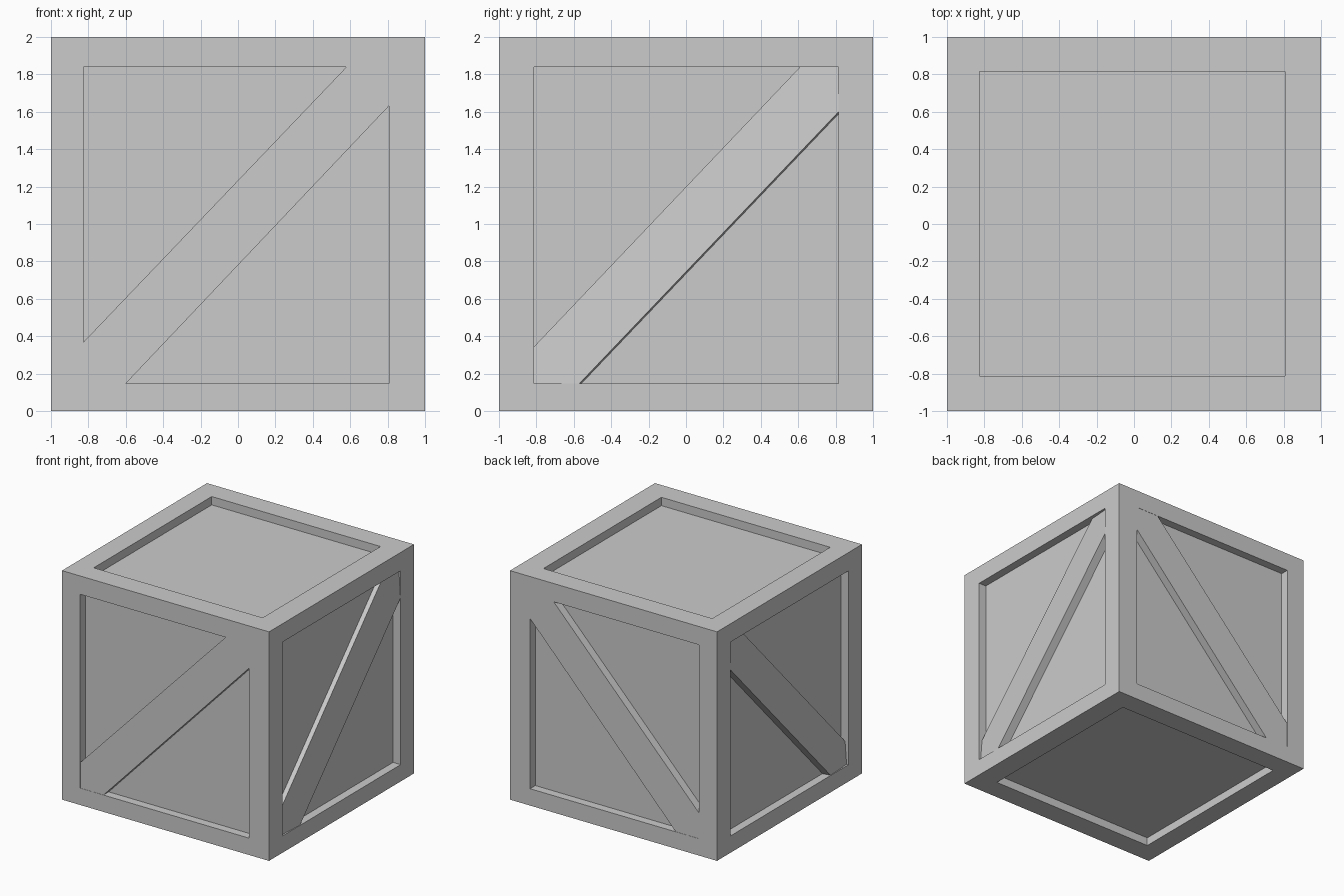
import bpy, bmesh
from mathutils import Vector

if "Cube" in bpy.data.objects:
    bpy.data.objects.remove(bpy.data.objects["Cube"])

LO = Vector((-0.825, -0.812, 0.147))   # opening limits on each axis
HI = Vector((0.806, 0.816, 1.84))
DEPTH = 0.073                          # panel recess


def make_object(name, bm):
    bmesh.ops.recalc_face_normals(bm, faces=bm.faces[:])
    mesh = bpy.data.meshes.new(name)
    bm.to_mesh(mesh)
    bm.free()
    obj = bpy.data.objects.new(name, mesh)
    bpy.context.collection.objects.link(obj)
    return obj


# Crate body: cube with a recessed panel in each face
bm = bmesh.new()
bmesh.ops.create_cube(bm, size=2)
bmesh.ops.translate(bm, verts=bm.verts[:], vec=(0, 0, 1))
bm.normal_update()
panels = bm.faces[:]
bmesh.ops.inset_individual(bm, faces=panels, thickness=0.17, depth=0)
bm.normal_update()
for f in panels:
    n = f.normal.copy()
    for v in f.verts:
        for a in range(3):
            if abs(n[a]) < 0.5:
                mid = 1 if a == 2 else 0
                v.co[a] = HI[a] if v.co[a] > mid else LO[a]
for f in bmesh.ops.extrude_discrete_faces(bm, faces=panels)["faces"]:
    f.normal_update()
    bmesh.ops.translate(bm, verts=f.verts[:], vec=f.normal * -DEPTH)
make_object("crate_body", bm)


# Diagonal brace: six-sided outline filling the opening corner to corner
def brace(name, axis, sign, left_z, top_u, right_z, bottom_u, tilt, flare):
    u = 1 - axis
    lo, hi, zb, zt = LO[u], HI[u], LO.z, HI.z
    outline = [(lo, zb, 0.5), (bottom_u, zb, 0), (hi, right_z, 0),
               (hi, zt, 0.5), (top_u, zt, 1), (lo, left_z, 1)]
    bm = bmesh.new()
    rings = []
    for outer in (True, False):
        ring = []
        for p, z, k in outline:
            co = Vector((0, 0, z))
            co[u] = p
            co[axis] = sign * (0.998 - tilt * k if outer else 0.995 - DEPTH)
            if not outer and k == 0:
                co.z -= flare
            ring.append(bm.verts.new(co))
        bm.faces.new(ring)
        rings.append(ring)
    for i in range(6):
        j = (i + 1) % 6
        bm.faces.new((rings[0][i], rings[0][j], rings[1][j], rings[1][i]))
    make_object(name, bm)


for name, sign in (("front_brace", -1), ("back_brace", 1)):
    brace(name, 1, sign, 0.37, 0.58, 1.63, -0.6, 0, 0)
for name, sign in (("left_brace", -1), ("right_brace", 1)):
    brace(name, 0, sign, 0.345, 0.61, 1.6, -0.57, 0.03, 0.012)
